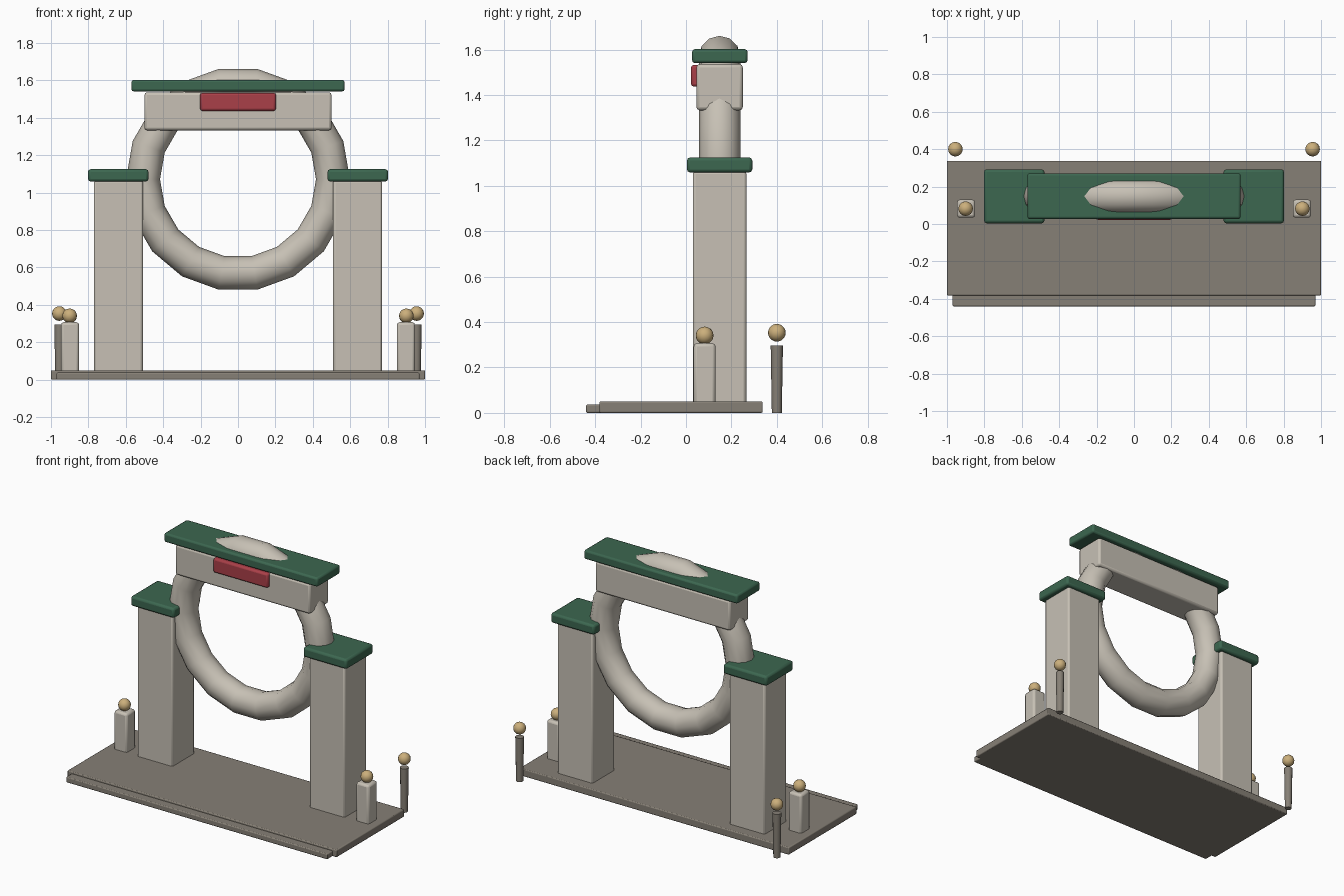
import bpy
from math import radians, pi

if "Cube" in bpy.data.objects:
    bpy.data.objects.remove(bpy.data.objects["Cube"])


def material(name, rgb):
    m = bpy.data.materials.new(name)
    m.diffuse_color = (*rgb, 1)
    m.use_nodes = True
    m.node_tree.nodes["Principled BSDF"].inputs["Base Color"].default_value = m.diffuse_color
    return m


STONE = material("pale_stone", (0.57, 0.53, 0.46))
PAVING = material("paving", (0.24, 0.215, 0.18))
GREEN = material("green_tile", (0.045, 0.135, 0.08))
RED = material("red_panel", (0.40, 0.05, 0.065))
GOLD = material("gold", (0.60, 0.43, 0.20))
CY = 0.148  # depth of the gate's centre plane


def finish(name, mat, smooth=30):
    ob = bpy.context.object
    ob.name = name
    ob.data.materials.append(mat)
    bpy.ops.object.shade_smooth_by_angle(angle=radians(smooth))
    return ob


def box(name, x, y, z, mat, bevel=0.01):
    """Bevelled box from (min, max) ranges."""
    bpy.ops.mesh.primitive_cube_add(size=1, location=[sum(r) / 2 for r in (x, y, z)])
    bpy.context.object.scale = [r[1] - r[0] for r in (x, y, z)]
    bpy.ops.object.transform_apply(location=False, rotation=False, scale=True)
    ob = finish(name, mat)
    b = ob.modifiers.new("Bevel", 'BEVEL')
    b.width, b.segments = bevel, 2
    return ob


def ball(name, x, y, z, r=0.039):
    bpy.ops.mesh.primitive_uv_sphere_add(segments=16, ring_count=10, radius=r, location=(x, y, z))
    finish(name, GOLD, 60)


# paved base with a lower front step
box("base_slab", (-1, 1), (-0.382, 0.338), (0, 0.05), PAVING, 0.006)
box("front_step", (-0.97, 0.97), (-0.44, -0.37), (0, 0.037), PAVING, 0.006)

# round moon-gate ring
bpy.ops.mesh.primitive_torus_add(major_segments=18, minor_segments=12, major_radius=0.508,
                                 minor_radius=0.091, location=(0, CY, 1.071),
                                 rotation=(pi / 2, 0, 0))
finish("gate_ring", STONE, 60)

# lintel, roof and name panel
box("lintel", (-0.5, 0.5), (0.046, 0.25), (1.333, 1.536), STONE, 0.014)
box("roof_slab", (-0.57, 0.57), (0.027, 0.271), (1.541, 1.602), GREEN, 0.012)
box("red_panel", (-0.203, 0.203), (0.022, 0.2), (1.437, 1.533), RED, 0.012)

for side, s in (("left", -1), ("right", 1)):
    def span(a, b):
        return tuple(sorted((s * a, s * b)))
    # gate pillars and caps
    box(f"{side}_pillar", span(0.508, 0.77), (0.03, 0.266), (0.002, 1.065), STONE, 0.012)
    box(f"{side}_pillar_cap", span(0.479, 0.802), (0.004, 0.292), (1.059, 1.125), GREEN, 0.014)
    # short square bollards with ball finials
    box(f"{side}_bollard", span(0.85, 0.946), (0.034, 0.13), (0.002, 0.307), STONE, 0.014)
    ball(f"{side}_bollard_ball", s * 0.9, 0.082, 0.341)
    # thin rear posts with ball finials
    bpy.ops.mesh.primitive_cone_add(vertices=12, radius1=0.022, radius2=0.027, depth=0.296,
                                    location=(s * 0.955, 0.4, 0.148))
    finish(f"{side}_rear_post", PAVING, 40)
    ball(f"{side}_rear_post_ball", s * 0.955, 0.4, 0.353)
